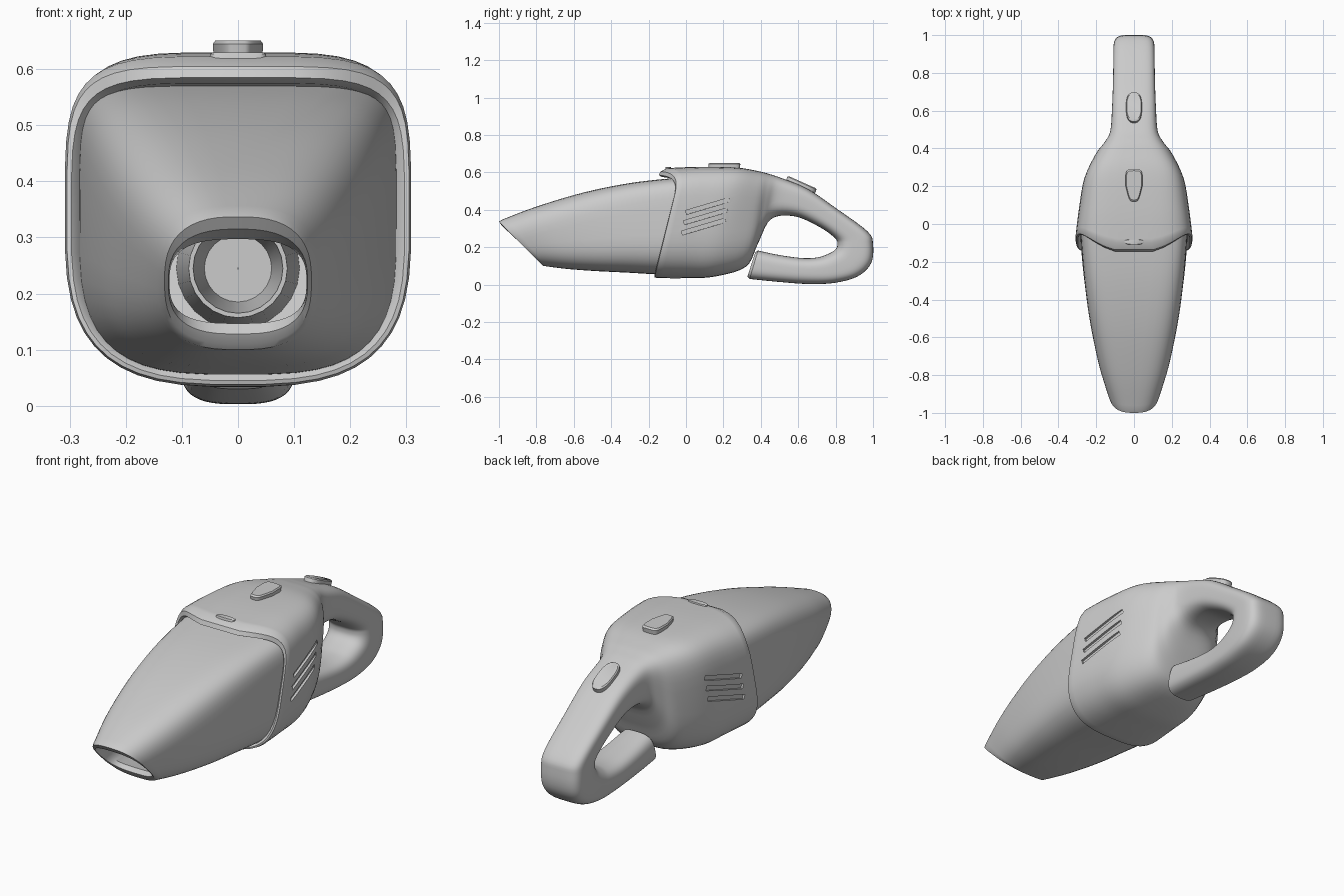
import bpy, bmesh, math
from mathutils import Matrix, Vector

if "Cube" in bpy.data.objects:
    bpy.data.objects.remove(bpy.data.objects["Cube"])

GREY = (0.6, 0.6, 0.6, 1)
grey = bpy.data.materials.new("grey_plastic")
grey.use_nodes = True
grey.diffuse_color = GREY
grey.node_tree.nodes["Principled BSDF"].inputs["Base Color"].default_value = GREY


def make(name, bm, angle=35):
    bmesh.ops.recalc_face_normals(bm, faces=bm.faces)
    mesh = bpy.data.meshes.new(name)
    bm.to_mesh(mesh)
    bm.free()
    ob = bpy.data.objects.new(name, mesh)
    bpy.context.collection.objects.link(ob)
    mesh.materials.append(grey)
    smooth(ob, angle)
    return ob


def smooth(ob, angle=35):
    bpy.ops.object.select_all(action="DESELECT")
    ob.select_set(True)
    bpy.context.view_layer.objects.active = ob
    bpy.ops.object.shade_smooth_by_angle(angle=math.radians(angle))


def spline(rows, steps):
    """Catmull-Rom resampling of section rows."""
    out = []
    for i in range(len(rows) - 1):
        quad = [rows[max(0, min(len(rows) - 1, i + k))] for k in (-1, 0, 1, 2)]
        for s in range(steps):
            t = s / steps
            out.append([b + t * (c - a) / 2 + t * t * (a - 2.5 * b + 2 * c - d / 2)
                        + t ** 3 * (1.5 * (b - c) + (d - a) / 2) for a, b, c, d in zip(*quad)])
    return out + [rows[-1]]


def section(bm, row, count=48):
    """Rounded-box ring: outer y z, inner y z, half width, outer/inner squareness, visor."""
    yo, zo, yi, zi, w, no, ni, visor = row
    ring = []
    for k in range(count):
        a = math.tau * (k + 0.5) / count
        c, s = math.cos(a), math.sin(a)
        n = no if s > 0 else ni
        u = math.copysign(abs(c) ** (2 / n), c)
        v = math.copysign(abs(s) ** (2 / n), s)
        y = (yo + yi) / 2 + v * (yo - yi) / 2
        z = (zo + zi) / 2 + v * (zo - zi) / 2
        y -= visor * (1 - u * u) * max(0, (v - 0.6) / 0.4)
        ring.append(bm.verts.new((w * u, y, z)))
    return ring


def loft(name, rows, cap_start=True, cap_end=True):
    bm = bmesh.new()
    rings = [section(bm, r) for r in rows]
    for a, b in zip(rings, rings[1:]):
        for k in range(len(a)):
            j = (k + 1) % len(a)
            bm.faces.new((a[k], a[j], b[j], b[k]))
    if cap_start:
        bm.faces.new(rings[0])
    if cap_end:
        bm.faces.new(rings[-1])
    return make(name, bm)


# Body and looped handle: one continuous shell
lip = [
    (0.00, 0.565, -0.13, 0.06, 0.275, 5, 3, 0.00),
    (-0.02, 0.575, -0.16, 0.055, 0.285, 5, 3, 0.12),
    (-0.035, 0.585, -0.17, 0.045, 0.297, 5, 3, 0.125),
    (-0.03, 0.605, -0.168, 0.038, 0.305, 5, 3, 0.12),
]
shell = [
    (-0.01, 0.623, -0.15, 0.034, 0.309, 4.5, 3, 0.10),
    (0.10, 0.630, 0.00, 0.034, 0.294, 4.5, 3, 0.03),
    (0.27, 0.626, 0.15, 0.042, 0.266, 4.5, 3.2, 0),
    (0.39, 0.606, 0.32, 0.095, 0.205, 4, 3.2, 0),
    (0.45, 0.590, 0.385, 0.22, 0.158, 4, 3, 0),
    (0.51, 0.570, 0.455, 0.35, 0.126, 4, 3, 0),
    (0.65, 0.512, 0.58, 0.365, 0.116, 4, 3, 0),
    (0.80, 0.410, 0.71, 0.31, 0.111, 4, 3, 0),
    (0.97, 0.285, 0.795, 0.25, 0.109, 4, 3, 0),
    (1.00, 0.215, 0.81, 0.215, 0.109, 4, 3, 0),
    (0.99, 0.115, 0.795, 0.185, 0.109, 4, 3, 0),
    (0.92, 0.045, 0.75, 0.16, 0.107, 4, 3, 0),
    (0.80, 0.010, 0.70, 0.145, 0.102, 3.5, 3, 0),
    (0.66, 0.003, 0.62, 0.142, 0.096, 3, 3, 0),
    (0.50, 0.014, 0.50, 0.158, 0.092, 3, 3, 0),
    (0.34, 0.030, 0.385, 0.182, 0.087, 3, 3, 0),
]
tip = [(0.328, 0.042, 0.37, 0.172, 0.075, 3, 3, 0)]
body = loft("body_and_handle", lip + spline(shell, 5) + tip)

# Slanted vent slots cut into both sides
bm = bmesh.new()
for side in (-1, 1):
    for i in range(3):
        place = (Matrix.Translation((side * 0.293, 0.118 - 0.011 * i, 0.42 - 0.055 * i))
                 @ Matrix.Rotation(side * 0.13, 4, "Z") @ Matrix.Rotation(0.285, 4, "X")
                 @ Matrix.Diagonal((0.036, 0.245, 0.022, 1)))
        bmesh.ops.create_cube(bm, size=1, matrix=place)
cutter = make("vent_cutter", bm)
cutter.hide_render = True
cut = body.modifiers.new("vents", "BOOLEAN")
cut.operation = "DIFFERENCE"
cut.solver = "EXACT"
cut.object = cutter
bpy.context.view_layer.objects.active = body
bpy.ops.object.modifier_apply(modifier=cut.name)
bpy.data.objects.remove(cutter)
smooth(body)

# Nozzle: outer skin, rounded mouth rim, inner skin
outer = spline([
    (0.03, 0.574, -0.10, 0.055, 0.284, 6, 3.2, 0),
    (-0.06, 0.570, -0.18, 0.056, 0.280, 6, 3.2, 0),
    (-0.30, 0.543, -0.32, 0.064, 0.262, 5, 3.2, 0),
    (-0.55, 0.492, -0.48, 0.072, 0.232, 4, 3.2, 0),
    (-0.80, 0.417, -0.64, 0.084, 0.187, 3.2, 3, 0),
    (-0.985, 0.347, -0.765, 0.100, 0.138, 2.6, 2.8, 0),
], 5)
inner = [
    (-1.00, 0.337, -0.775, 0.110, 0.131, 2.6, 2.8, 0),
    (-0.985, 0.315, -0.785, 0.128, 0.124, 2.6, 2.8, 0),
    (-0.93, 0.297, -0.77, 0.147, 0.122, 2.8, 3, 0),
    (-0.80, 0.340, -0.66, 0.125, 0.150, 3, 3, 0),
    (-0.50, 0.465, -0.45, 0.100, 0.210, 4, 3, 0),
    (-0.05, 0.545, -0.15, 0.085, 0.255, 5, 3, 0),
]
loft("nozzle", outer + inner, cap_start=False, cap_end=False)

# Intake cup inside the nozzle
bm = bmesh.new()
cup = [(0.11, -0.08), (0.088, -0.45), (0.08, -0.45), (0.06, -0.2), (0.001, -0.2)]
pts = [bm.verts.new((r, y, 0.245)) for r, y in cup]
edges = [bm.edges.new(p) for p in zip(pts, pts[1:])]
bmesh.ops.spin(bm, geom=pts + edges, cent=(0, 0, 0.245), axis=(0, 1, 0),
               angle=math.tau, steps=24, use_merge=True)
make("intake_cup", bm)


def button(name, outline, place, height, flare):
    """Flat-topped button with an eased edge, from a closed outline."""
    bm = bmesh.new()
    levels = ((1, -0.03), (flare, height * 0.7), (flare * 0.9, height))
    rings = [[bm.verts.new((x * f, y * f, h)) for x, y in outline] for f, h in levels]
    for a, b in zip(rings, rings[1:]):
        for k in range(len(a)):
            j = (k + 1) % len(a)
            bm.faces.new((a[k], a[j], b[j], b[k]))
    bm.faces.new(rings[-1])
    bm.faces.new(rings[0])
    bm.transform(place)
    return make(name, bm)


def oval(rx, ry, n, taper=0.0):
    pts = []
    for k in range(32):
        c, s = math.cos(math.tau * k / 32), math.sin(math.tau * k / 32)
        x, y = (math.copysign(abs(t) ** (2 / n), t) for t in (c, s))
        pts.append((rx * x * (1 + taper * min(0, y)), ry * y))
    return pts


# Power switch, handle button and the small catch on the lip
button("power_switch", oval(0.042, 0.08, 5, 0.45), Matrix.Translation((0, 0.205, 0.63)), 0.021, 1.07)
button("handle_button", oval(0.042, 0.085, 2.6),
       Matrix.Translation((0, 0.615, 0.531)) @ Matrix.Rotation(-0.42, 4, "X"), 0.018, 1.0)
button("release_catch", oval(0.05, 0.014, 3), Matrix.Translation((0, -0.095, 0.62)), 0.01, 1.0)
